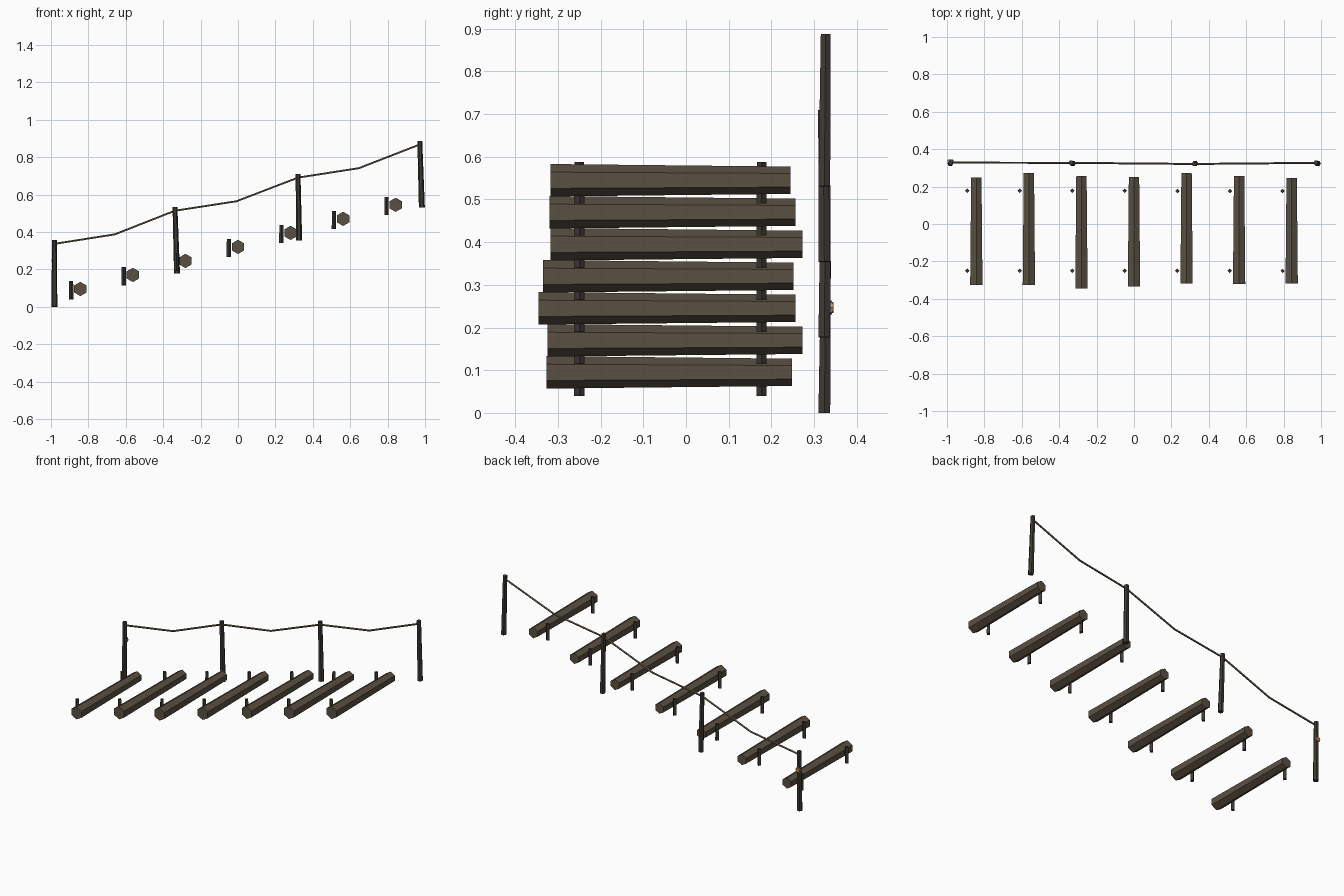
import bpy, bmesh, math
from mathutils import Vector

if "Cube" in bpy.data.objects:
    bpy.data.objects.remove(bpy.data.objects["Cube"])


def material(name, rgb):
    m = bpy.data.materials.new(name)
    m.diffuse_color = (*rgb, 1)
    m.use_nodes = True
    m.node_tree.nodes["Principled BSDF"].inputs["Base Color"].default_value = m.diffuse_color
    return m


LOG = material("log_wood", (0.105, 0.08, 0.055))
POST = material("dark_wood", (0.05, 0.042, 0.034))
ROPE = material("rope_fibre", (0.17, 0.13, 0.085))
GREY = material("marker_backing", (0.35, 0.34, 0.32))
ORANGE = material("marker_paint", (0.6, 0.22, 0.05))


def bar(name, a, b, r1, r2, sides, mat, spin=0.0):
    """Tapered flat-sided bar between two points."""
    a, b = Vector(a), Vector(b)
    d = b - a
    # cross-section axes: u follows world z for level bars, world x for upright ones
    ref = Vector((1, 0, 0)) if abs(d.normalized().z) > 0.8 else Vector((0, 0, 1))
    u = (ref - d * (ref.dot(d) / d.length_squared)).normalized()
    v = d.normalized().cross(u)
    bm = bmesh.new()
    rings = []
    for p, r in ((a, r1), (b, r2)):
        ring = []
        for i in range(sides):
            t = spin + 2 * math.pi * i / sides
            ring.append(bm.verts.new(p + r * (math.cos(t) * u + math.sin(t) * v)))
        rings.append(ring)
    for i in range(sides):
        j = (i + 1) % sides
        bm.faces.new((rings[0][i], rings[0][j], rings[1][j], rings[1][i]))
    bm.faces.new(rings[0][::-1])
    bm.faces.new(rings[1])
    bmesh.ops.recalc_face_normals(bm, faces=bm.faces)
    me = bpy.data.meshes.new(name)
    bm.to_mesh(me)
    bm.free()
    me.materials.append(mat)
    ob = bpy.data.objects.new(name, me)
    bpy.context.collection.objects.link(ob)
    return ob


# Step logs, each held by two stakes on the downhill side
ends = [(-0.327, 0.248), (-0.325, 0.273), (-0.345, 0.257), (-0.335, 0.252),
        (-0.318, 0.273), (-0.320, 0.256), (-0.318, 0.245)]
for i, (y0, y1) in enumerate(ends):
    x, z = 0.281 * (i - 3), 0.095 + 0.075 * i
    bar(f"step_log_{i + 1}", (x, y0, z), (x, y1, z), 0.038, 0.032, 6, LOG)
    for side, y in (("front", -0.25), ("back", 0.177)):
        bar(f"{side}_stake_{i + 1}", (x - 0.049, y, z - 0.055),
            (x - 0.049, y, z + 0.043), 0.012, 0.011, 4, POST)

# Handrail posts, slightly leaning: base x, top x, top y
posts = [(-0.982, -0.981, 0.328), (-0.326, -0.337, 0.327),
         (0.327, 0.321, 0.321), (0.983, 0.972, 0.327)]
tops = []
for i, (xb, xt, yt) in enumerate(posts):
    z = 0.177 * i
    top = Vector((xt, yt, z + 0.356))
    bar(f"rail_post_{i + 1}", (xb, 0.324, z), top, 0.016, 0.013, 6, POST)
    tops.append(top - Vector((0, 0, 0.02)))

# Sagging rope, two straight pieces per bay
for i in range(3):
    a, b = tops[i], tops[i + 1]
    mid = (a + b) / 2 - Vector((0, 0, 0.038))
    bar(f"rope_{i + 1}_lower", a, mid, 0.0055, 0.0055, 5, ROPE)
    bar(f"rope_{i + 1}_upper", mid, b, 0.0055, 0.0055, 5, ROPE)

# Trail marker disc on the back of the first post
bar("marker_backing", (-0.982, 0.334, 0.247), (-0.982, 0.342, 0.247), 0.016, 0.016, 8, GREY)
bar("marker_face", (-0.982, 0.341, 0.247), (-0.982, 0.345, 0.247), 0.013, 0.013, 8, ORANGE)
